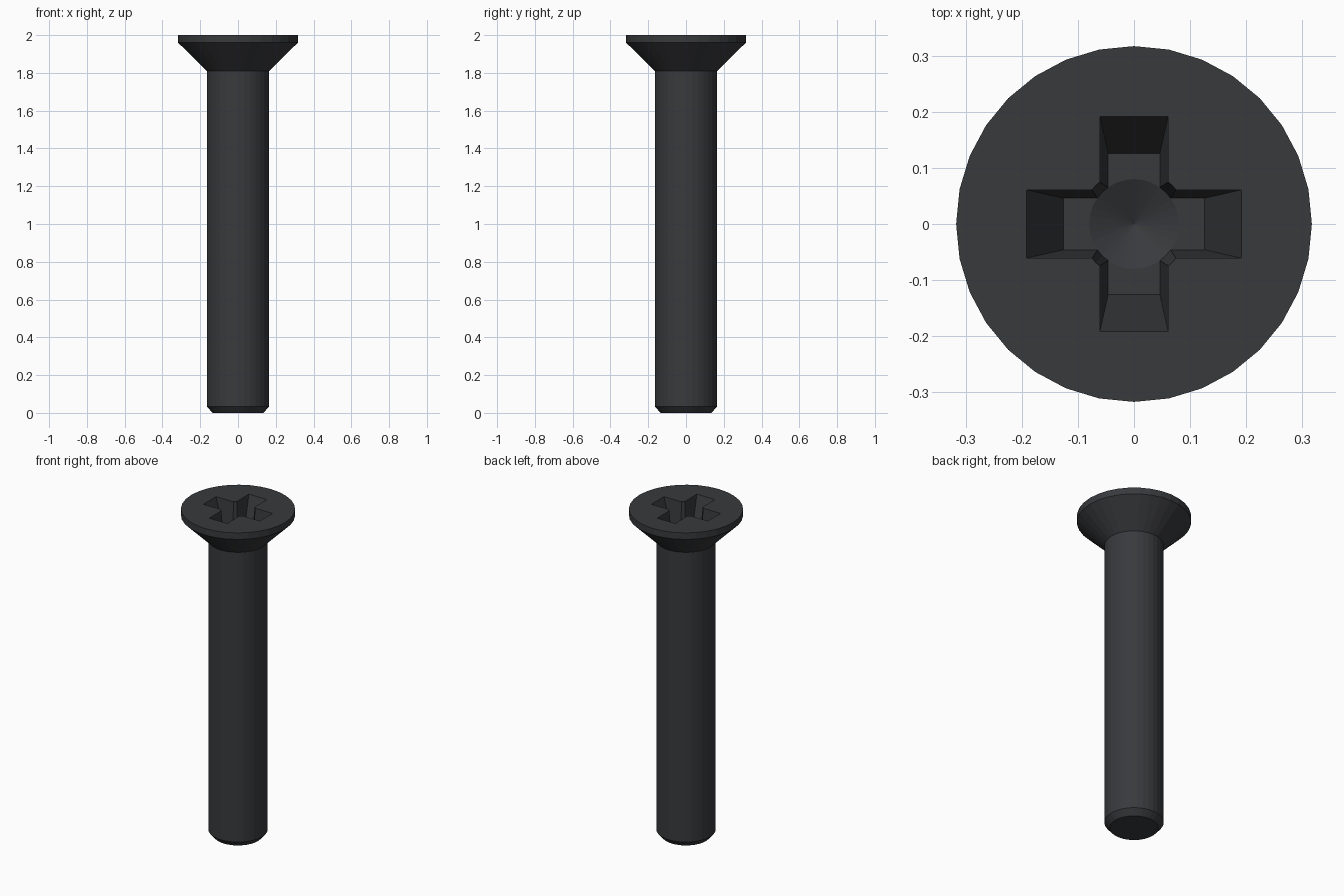
import bpy, bmesh
from math import sin, cos, tau

if "Cube" in bpy.data.objects:
    bpy.data.objects.remove(bpy.data.objects["Cube"])

SIDES = 32
TOP, FLOOR = 2.0, 1.80      # head face and recess floor heights


def new_object(name, bm):
    bmesh.ops.recalc_face_normals(bm, faces=bm.faces)
    mesh = bpy.data.meshes.new(name)
    bm.to_mesh(mesh)
    bm.free()
    obj = bpy.data.objects.new(name, mesh)
    bpy.context.collection.objects.link(obj)
    return obj


def lathe(name, profile):
    """Closed solid of revolution; radius 0 makes a single pole vertex."""
    bm = bmesh.new()
    rings = []
    for r, z in profile:
        if r == 0:
            rings.append([bm.verts.new((0, 0, z))] * SIDES)
        else:
            rings.append([bm.verts.new((r * cos(tau * i / SIDES), r * sin(tau * i / SIDES), z))
                          for i in range(SIDES)])
    for low, high in zip(rings, rings[1:]):
        for i in range(SIDES):
            j = (i + 1) % SIDES
            bm.faces.new(list(dict.fromkeys((low[i], low[j], high[j], high[i]))))
    for ring in (rings[0], rings[-1]):
        if ring[0] is not ring[1]:
            bm.faces.new(ring)
    return new_object(name, bm)


def tapered_slot(name, top, bottom):
    """Box narrowing from the head face to the floor, carried a little above the face."""
    over = 0.05
    k = 1 + over / (TOP - FLOOR)
    upper = [b + (t - b) * k for t, b in zip(top, bottom)]
    bm = bmesh.new()
    bmesh.ops.create_cube(bm, size=2)
    for v in bm.verts:
        size, z = (upper, TOP + over) if v.co.z > 0 else (bottom, FLOOR)
        v.co = (v.co.x * size[0], v.co.y * size[1], z)
    return new_object(name, bm)


# Shank with chamfered tip and countersunk head
screw = lathe("countersunk_screw", [(0.135, 0), (0.165, 0.035), (0.165, 1.81),
                                    (0.317, 1.96), (0.317, TOP)])

# Cross recess: two tapered slots and a conical centre
cutters = [
    tapered_slot("slot_x", (0.192, 0.061), (0.126, 0.046)),
    tapered_slot("slot_y", (0.061, 0.192), (0.046, 0.126)),
    lathe("recess_centre", [(0, FLOOR - 0.04), (0.08, FLOOR), (0.101, TOP + 0.05)]),
]
bpy.context.view_layer.objects.active = screw
for cutter in cutters:
    cutter.hide_render = True
    mod = screw.modifiers.new("recess", 'BOOLEAN')
    mod.operation = 'DIFFERENCE'
    mod.solver = 'EXACT'
    mod.object = cutter
    bpy.ops.object.modifier_apply(modifier=mod.name)
    bpy.data.objects.remove(cutter)

# Dark steel
steel = bpy.data.materials.new("dark_steel")
steel.diffuse_color = (0.04, 0.042, 0.046, 1)
steel.use_nodes = True
steel.node_tree.nodes["Principled BSDF"].inputs["Base Color"].default_value = steel.diffuse_color
screw.data.materials.clear()
screw.data.materials.append(steel)
